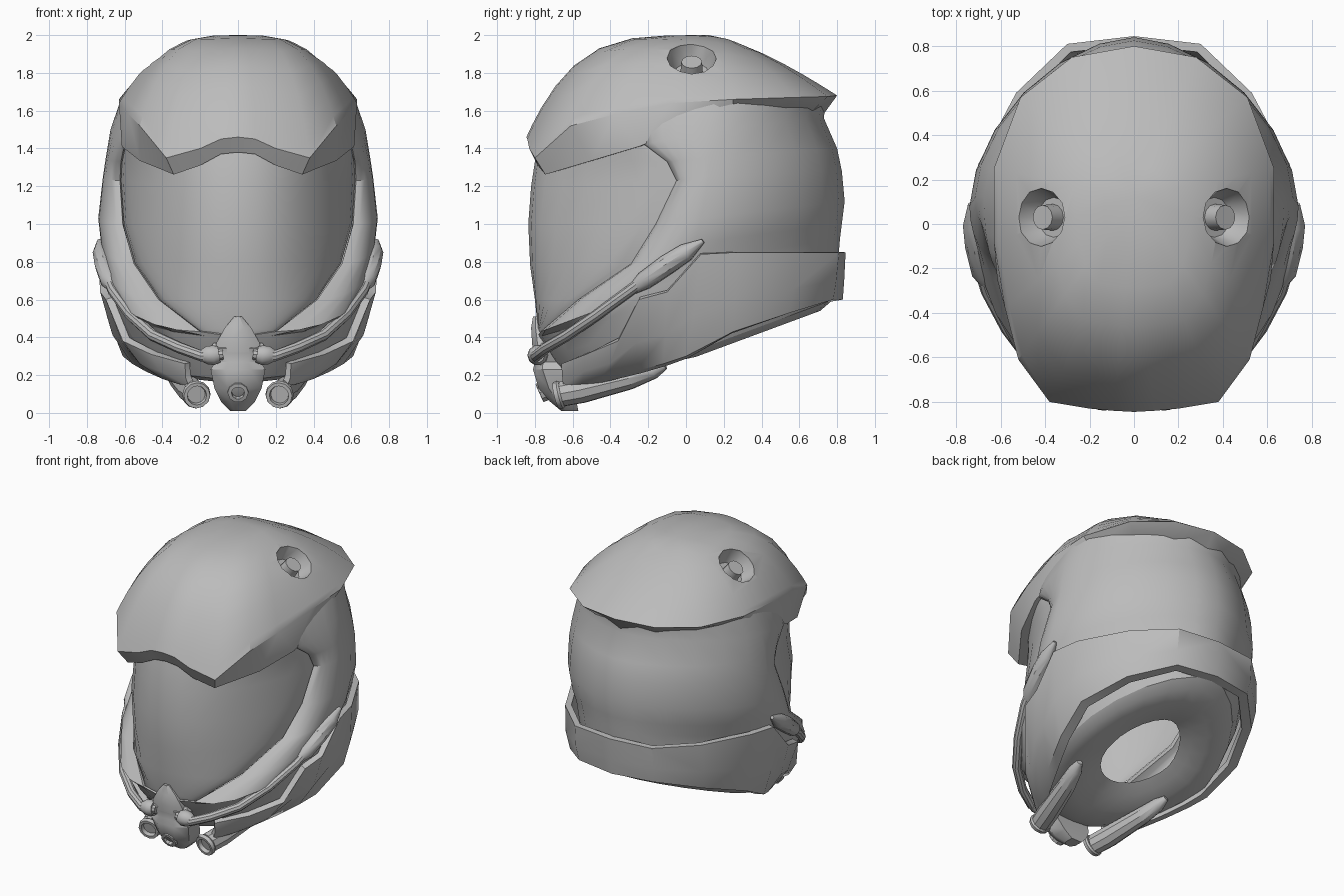
import bpy, bmesh
from math import sin, cos, pi
from mathutils import Vector

cube = bpy.data.objects.get("Cube")
if cube:
    bpy.data.objects.remove(cube, do_unlink=True)

grey = bpy.data.materials.new("helmet_grey")
grey.use_nodes = True
grey.diffuse_color = (0.5, 0.5, 0.5, 1)
grey.node_tree.nodes["Principled BSDF"].inputs["Base Color"].default_value = (0.5, 0.5, 0.5, 1)


def shade(ob, angle=35):
    bpy.ops.object.select_all(action='DESELECT')
    bpy.context.view_layer.objects.active = ob
    ob.select_set(True)
    bpy.ops.object.shade_smooth_by_angle(angle=angle * pi / 180)


def loft(name, rows, closed=False, mirror=True, caps=False, thick=0):
    """Skin a grid of rows, mirror it across x and shade it."""
    bm = bmesh.new()
    grid = [[bm.verts.new(p) for p in row] for row in rows]
    n = len(rows[0])
    for a, b in zip(grid, grid[1:]):
        for i in range(n if closed else n - 1):
            j = (i + 1) % n
            bm.faces.new((a[i], a[j], b[j], b[i]))
    if caps:
        bm.faces.new(grid[0])
        bm.faces.new(grid[-1])
    if mirror:
        copy = bmesh.ops.duplicate(bm, geom=bm.verts[:] + bm.edges[:] + bm.faces[:])
        for v in copy["geom"]:
            if isinstance(v, bmesh.types.BMVert):
                v.co.x *= -1
    bmesh.ops.remove_doubles(bm, verts=bm.verts, dist=0.0005)
    bmesh.ops.recalc_face_normals(bm, faces=bm.faces)
    mesh = bpy.data.meshes.new(name)
    bm.to_mesh(mesh)
    bm.free()
    mesh.materials.append(grey)
    ob = bpy.data.objects.new(name, mesh)
    bpy.context.collection.objects.link(ob)
    if thick:
        mod = ob.modifiers.new("thickness", 'SOLIDIFY')
        mod.thickness, mod.offset = thick, -1
        bpy.context.view_layer.objects.active = ob
        bpy.ops.object.modifier_apply(modifier=mod.name)
    shade(ob)
    return ob


def circle(centre, turn, r, sides):
    return [centre + turn @ Vector((r * cos(2 * pi * k / sides), r * sin(2 * pi * k / sides), 0))
            for k in range(sides)]


def tube(name, path, radii, sides=10):
    """Round section swept along a path, one radius per point."""
    pts = [Vector(p) for p in path]
    rows = []
    for i, (p, r) in enumerate(zip(pts, radii)):
        way = pts[min(i + 1, len(pts) - 1)] - pts[max(i - 1, 0)]
        rows.append(circle(p, way.to_track_quat('Z', 'Y'), r, sides))
    return loft(name, rows, closed=True, caps=True)


def lathe(name, base, axis, profile, sides=12, mirror=True):
    """Turned part: profile holds (distance along axis, radius)."""
    way = Vector(axis).normalized()
    rows = [circle(Vector(base) + way * d, way.to_track_quat('Z', 'Y'), r, sides) for d, r in profile]
    return loft(name, rows, closed=True, caps=True, mirror=mirror)


# Shell rings: opening edge, widest point, back (y, z)
rings = [
    ((0, -.64, .18), (.55, .05, .33), (.78, .60)),
    ((0, -.73, .30), (.64, 0, .50), (.79, .70)),
    ((0, -.79, .40), (.68, 0, .62), (.80, .80)),
    ((.20, -.77, .43), (.69, 0, .72), (.81, .86)),
    ((.42, -.57, .60), (.705, 0, .80), (.815, .92)),
    ((.55, -.29, .79), (.725, .05, .90), (.825, 1.0)),
    ((.61, -.16, 1.0), (.74, .08, 1.03), (.84, 1.12)),
    ((.625, -.05, 1.23), (.715, .12, 1.25), (.825, 1.28)),
    ((.62, -.10, 1.33), (.70, .12, 1.35), (.80, 1.40)),
    ((.60, -.22, 1.42), (.675, .12, 1.50), (.73, 1.56)),
    ((.56, -.25, 1.55), (.625, .15, 1.645), (.74, 1.66)),
]


def ring_row(edge, wide, back):
    e, w, b = Vector(edge), Vector(wide), Vector((0, *back))
    row = []
    for k in range(13):
        t = pi * k / 12
        s, c = sin(t), abs(cos(t))
        end = e if k < 6 else b
        if k > 6:    # slightly flattened rear corners
            s, c = s ** 1.15, c ** 1.15
        x = end.x + (w.x - end.x) * s
        row.append((x, w.y + (end.y - w.y) * c, w.z + (end.z - w.z) * c))
    return row


shell = [ring_row(*r) for r in rings]
loft("shell", shell, thick=.04)

# Underside, bulging slightly before the neck hole
neck = Vector((0, .08, .40))
loft("underside", [[neck.lerp(Vector(p), s) - Vector((0, 0, drop)) for p in shell[0]]
                   for s, drop in ((1, 0), (.9, .04), (.72, .05), (.55, .035), (.42, .01))])

# Visor spanning the opening
fronts = [(-.77, .40), (-.785, .45), (-.80, .60), (-.825, .78), (-.835, 1.0), (-.82, 1.2), (-.80, 1.33), (-.76, 1.5)]
visor = []
for (edge, _, _), (fy, fz) in zip(rings[2:], fronts):
    x, y, z = edge
    row = []
    for k in range(9):
        t = pi / 2 * k / 8
        s = sin(t)
        bend = (s ** 2.3 + 1 - cos(t)) / 2
        row.append((x * .99 * s, fy + (y + .015 - fy) * bend, fz + (z - fz) * bend))
    visor.append(row)
loft("visor", visor)

# Crown with the brow brim
brim = [(0, -.80, 1.38), (.09, -.80, 1.37), (.20, -.785, 1.31), (.34, -.745, 1.262), (.52, -.50, 1.335),
        (.615, -.25, 1.41), (.62, -.05, 1.49), (.57, .25, 1.59), (.41, .51, 1.59), (.22, .65, 1.58), (0, .72, 1.57)]
crease = [(0, -.845, 1.46), (.09, -.84, 1.45), (.20, -.83, 1.40), (.38, -.80, 1.35), (.52, -.61, 1.52),
          (.58, -.38, 1.58), (.63, -.08, 1.64), (.63, .25, 1.66), (.51, .57, 1.67), (.28, .75, 1.675), (0, .80, 1.68)]
rows = [[(0, .12, 1.5)] * len(brim), brim, crease]
for s in (.97, .92, .84, .74, .60, .42, .22, 0):
    row = []
    for x, y, z in crease:
        power = 2.9 - (1.3 if y < 0 else 1.9) * y
        row.append((x * s, .12 + (y - .12) * s, z + (2 - z) * (1 - s ** power)))
    rows.append(row)
crown = loft("crown", rows)

# Lamp sockets cut into the crown, with a lamp in each
lamp_axis = (.6, 0, .8)
socket = lathe("socket_cutter", (.36, .03, 1.80), lamp_axis, [(0, .09), (.09, .13), (.3, .15)])
socket.hide_render = True
bpy.context.view_layer.objects.active = crown
cut = crown.modifiers.new("sockets", 'BOOLEAN')
cut.object, cut.solver = socket, 'EXACT'
bpy.ops.object.modifier_apply(modifier=cut.name)
bpy.data.objects.remove(socket, do_unlink=True)
shade(crown, 30)
lathe("lamps", (.36, .03, 1.79), lamp_axis, [(0, .06), (.085, .055)])

# Collar band round the back and jaw
top = [(0, .845, .85), (.30, .81, .85), (.53, .59, .85), (.70, .27, .85), (.74, .08, .84), (.73, -.10, .64),
       (.70, -.25, .60), (.61, -.36, .38), (.46, -.53, .31), (.28, -.66, .26)]
low = [(0, .83, .60), (.29, .78, .60), (.52, .55, .53), (.65, .25, .43), (.61, 0, .30), (.56, -.12, .26),
       (.49, -.27, .22), (.40, -.45, .18), (.34, -.55, .16), (.26, -.65, .14)]
mid = [((a[0] + b[0]) * .515, (a[1] + b[1]) / 2, a[2] * .4 + b[2] * .6) for a, b in zip(top, low)]
lip = [(x * .9, y * .92 + .01, z - .01) for x, y, z in low]
loft("collar", [top, mid, low, lip], thick=.04)

# Breathing hoses with thick sleeves
tube("hoses", [(.08, -.79, .31), (.19, -.795, .30), (.31, -.74, .345), (.45, -.63, .41), (.57, -.47, .52),
               (.66, -.30, .645), (.69, -.20, .72)], [.03] * 7)
tube("hose_sleeves", [(.65, -.28, .655), (.68, -.22, .70), (.705, -.10, .785), (.72, 0, .85), (.735, .09, .91)],
     [.03, .05, .055, .05, .012])
tube("hose_clamps", [(.10, -.785, .31), (.13, -.785, .305), (.165, -.785, .305), (.19, -.785, .30)],
     [.045, .055, .05, .035])


# Mouthpiece body and its upper fin, from (half width, front y, back y, z)
def stack(name, levels):
    rows = []
    for w, f, b, z in levels:
        side = f * .7 + b * .3
        rows.append([(w * .45, f, z), (w, side, z), (w, b, z), (-w, b, z), (-w, side, z), (-w * .45, f, z)])
    return loft(name, rows, closed=True, mirror=False, caps=True)


stack("mouthpiece", [(.13, -.79, -.68, .37), (.15, -.81, -.68, .34), (.12, -.80, -.66, .27), (.145, -.81, -.64, .23),
                     (.125, -.78, -.60, .13), (.09, -.72, -.58, .06), (.04, -.66, -.57, .01)])
stack("mouthpiece_fin", [(.12, -.81, -.70, .32), (.115, -.815, -.72, .37), (.07, -.82, -.74, .45), (.02, -.81, -.77, .51)])
lathe("mouth_valve", (0, -.72, .13), (0, -.9, -.4), [(0, .06), (.06, .055), (.062, .035), (.03, .03)], 10, mirror=False)

# Side canisters under the jaw, each with a hollow front rim
tube("canisters", [(.222, -.655, .10), (.25, -.55, .12), (.31, -.30, .18), (.345, -.17, .225), (.36, -.11, .25)],
     [.068, .07, .058, .045, .02])
lathe("canister_rims", (.222, -.655, .10), (-.15, -1, -.25), [(0, .068), (.012, .076), (.035, .07), (.035, .052), (.008, .048)])
